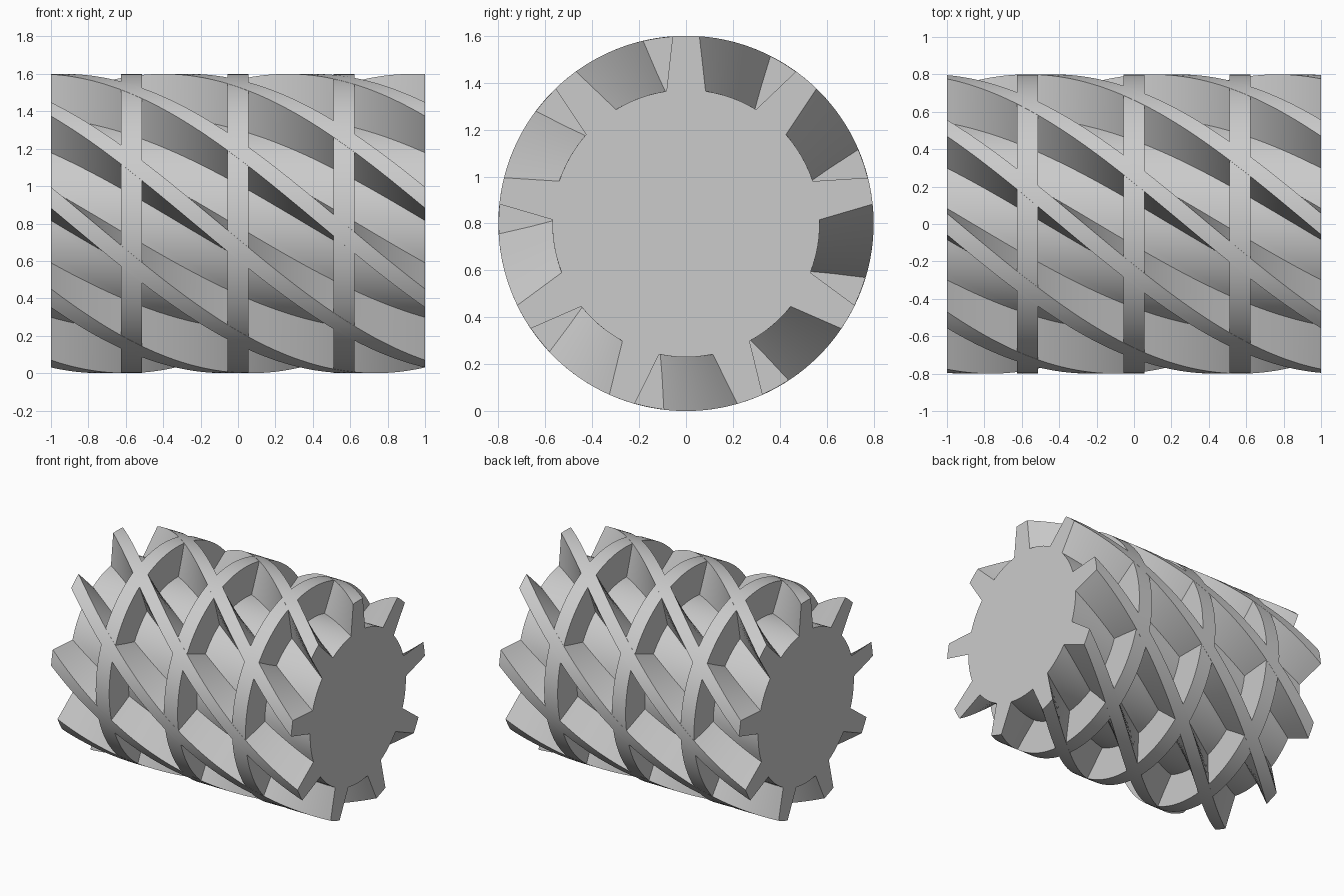
import bpy, bmesh
from math import radians, cos, sin, pi

cube = bpy.data.objects.get("Cube")
if cube:
    bpy.data.objects.remove(cube)

OUTER, CORE, MID_Z = 0.8, 0.57, 0.8
TEETH, STEPS, TWIST = 9, 72, radians(120)
PITCH = 2 * pi / TEETH

grey = bpy.data.materials.new("light grey")
grey.use_nodes = True
colour = (0.6, 0.6, 0.6, 1)
grey.diffuse_color = colour
grey.node_tree.nodes["Principled BSDF"].inputs["Base Color"].default_value = colour


def sweep(name, profile, stations):
    """Loft a closed (radius, angle) profile through (x, turn) stations."""
    bm = bmesh.new()
    loops = [[bm.verts.new((x, r * cos(a + turn), MID_Z + r * sin(a + turn)))
              for r, a in profile] for x, turn in stations]
    n = len(profile)
    for near, far in zip(loops, loops[1:]):
        for i in range(n):
            j = (i + 1) % n
            bm.faces.new((near[i], near[j], far[j], far[i]))
    bm.faces.new(loops[0])
    bm.faces.new(loops[-1])
    bmesh.ops.recalc_face_normals(bm, faces=bm.faces)
    mesh = bpy.data.meshes.new(name)
    bm.to_mesh(mesh)
    bm.free()
    mesh.materials.append(grey)
    obj = bpy.data.objects.new(name, mesh)
    bpy.context.collection.objects.link(obj)
    bpy.ops.object.select_all(action="DESELECT")
    obj.select_set(True)
    bpy.context.view_layer.objects.active = obj
    bpy.ops.object.shade_smooth_by_angle(angle=radians(30))
    return obj


# Toothed core: tapered teeth twisted along the length
tip, root = radians(4.1), radians(8.4)
profile = []
for k in range(TEETH):
    a = pi / 2 + k * PITCH
    profile += [(OUTER, a + tip * t) for t in (-1, -0.5, 0, 0.5, 1)]
    gap = PITCH - 2 * root
    profile += [(CORE, a + root + gap * i / 6) for i in range(7)]
stations = [(-1 + 2 * s / STEPS, TWIST * (s / STEPS - 1)) for s in range(STEPS + 1)]
sweep("twisted_ribbed_core", profile, stations)

# Three flat-sided bands, a hair below the rib tops
circle = [(OUTER - 0.001, 2 * pi * i / 144) for i in range(144)]
for label, x in (("left", 0.566), ("middle", 0), ("right", -0.57)):
    sweep(label + "_band", circle, [(x - 0.056, 0), (x + 0.056, 0)])
